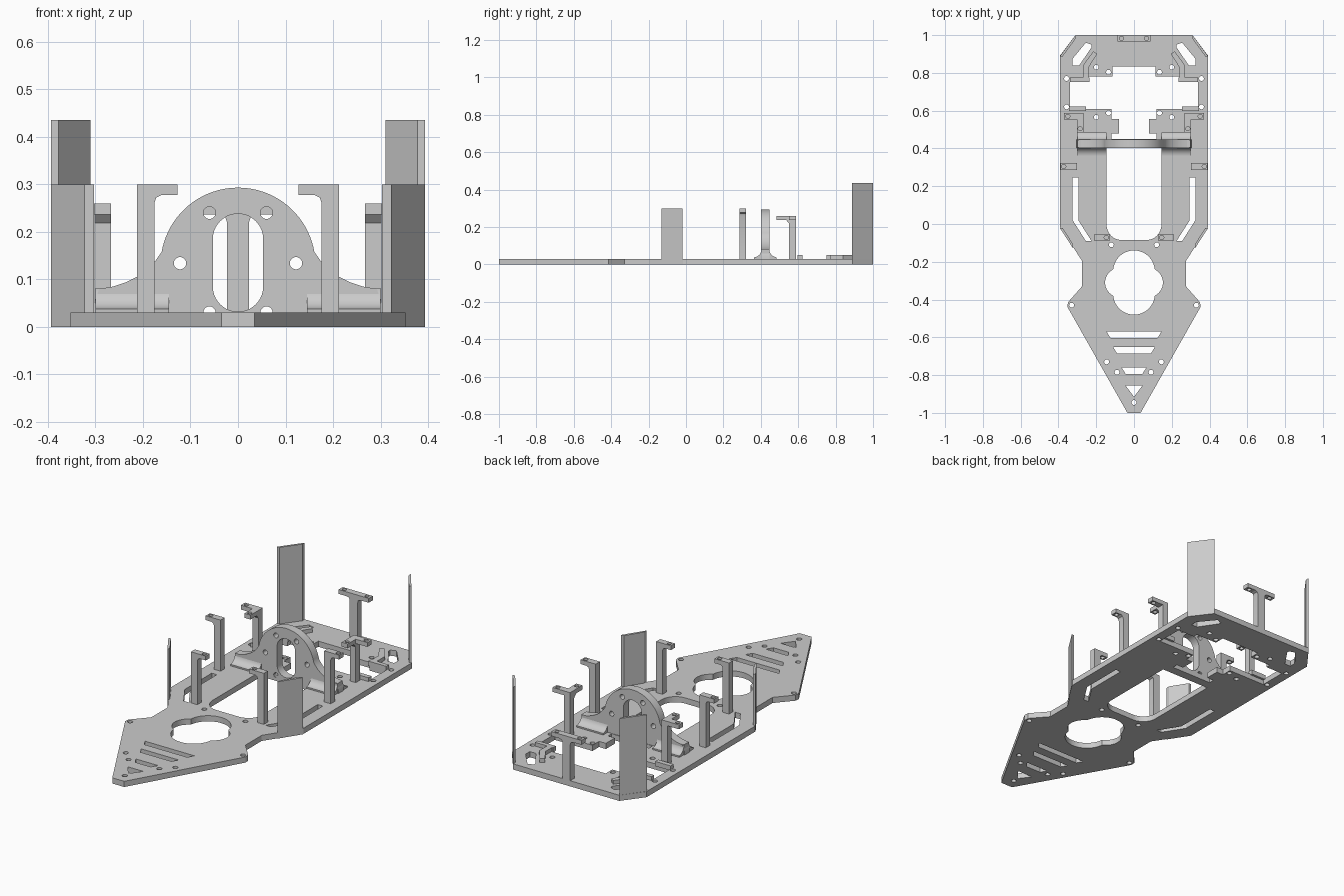
import bpy, bmesh, math

cube = bpy.data.objects.get("Cube")
if cube:
    bpy.data.objects.remove(cube, do_unlink=True)

grey = bpy.data.materials.new("plain_grey")
grey.use_nodes = True
grey.diffuse_color = (0.6, 0.6, 0.6, 1)
grey.node_tree.nodes["Principled BSDF"].inputs["Base Color"].default_value = (0.6, 0.6, 0.6, 1)

T = 0.03  # plate thickness


def prism(name, loops, lo, hi, axis="z"):
    """Fill closed 2D loops (inner loops become holes) and extrude from lo to hi."""
    curve = bpy.data.curves.new(name, "CURVE")
    curve.dimensions = "2D"
    curve.fill_mode = "BOTH"
    curve.extrude = (hi - lo) / 2
    for loop in loops:
        s = curve.splines.new("POLY")
        s.points.add(len(loop) - 1)
        for p, (u, v) in zip(s.points, loop):
            p.co = (u, v, 0, 1)
        s.use_cyclic_u = True
    tmp = bpy.data.objects.new(name + "_curve", curve)
    bpy.context.scene.collection.objects.link(tmp)
    dg = bpy.context.evaluated_depsgraph_get()
    mesh = bpy.data.meshes.new_from_object(tmp.evaluated_get(dg))
    bpy.data.objects.remove(tmp, do_unlink=True)
    bm = bmesh.new()
    bm.from_mesh(mesh)
    bmesh.ops.remove_doubles(bm, verts=bm.verts, dist=1e-5)
    mid = (lo + hi) / 2
    for v in bm.verts:
        x, y, z = v.co
        z += mid
        v.co = {"z": (x, y, z), "y": (x, z, y), "x": (z, x, y)}[axis]
    bmesh.ops.recalc_face_normals(bm, faces=bm.faces)
    bm.to_mesh(mesh)
    bm.free()
    mesh.name = name
    mesh.materials.clear()
    mesh.materials.append(grey)
    ob = bpy.data.objects.new(name, mesh)
    bpy.context.scene.collection.objects.link(ob)
    bpy.ops.object.select_all(action="DESELECT")
    ob.select_set(True)
    bpy.context.view_layer.objects.active = ob
    bpy.ops.object.shade_smooth_by_angle(angle=math.radians(30))
    return ob


def arc(cx, cy, r, a0, a1, n=12):
    angles = [math.radians(a0 + (a1 - a0) * i / n) for i in range(n + 1)]
    return [(cx + r * math.cos(a), cy + r * math.sin(a)) for a in angles]


def hole(x, y, r=0.013):
    return arc(x, y, r, 0, 360, 20)[:-1]


def rect(x0, x1, y0, y1):
    return [(x0, y0), (x1, y0), (x1, y1), (x0, y1)]


def flip(loop, s=-1):
    return [(s * x, y) for x, y in loop]


def symmetric(half):
    """Close a right-hand half outline with its mirror image."""
    return half + flip(half[::-1])


# Base plate outline and main openings
outline = symmetric([(.035, -1), (.352, -.44), (.35, -.415), (.275, -.33), (.275, -.195),
                     (.393, -.015), (.393, .89), (.31, 1)])
front_bay = symmetric(arc(.065, -.005, .08, -90, 0) + [(.145, .405)])
rear_bay = symmetric([(.12, .45), (.12, .48), (.08, .48), (.08, .555), (.12, .555), (.12, .61),
                      (.34, .61), (.34, .755), (.24, .755), (.24, .78), (.115, .78), (.115, .835)])


def lobed_opening():
    """Outer boundary of four overlapping circles, sampled around the centre."""
    cx, cy, circles = 0, -.31, [(0, -.25, .11), (0, -.37, .11), (.075, -.31, .078), (-.075, -.31, .078)]
    pts = []
    for i in range(96):
        a = math.tau * i / 96
        dx, dy = math.cos(a), math.sin(a)
        best = 0
        for x, y, r in circles:
            b = (x - cx) * dx + (y - cy) * dy
            d = b * b - ((x - cx) ** 2 + (y - cy) ** 2 - r * r)
            if d > 0:
                best = max(best, b + math.sqrt(d))
        pts.append((cx + best * dx, cy + best * dy))
    return pts


loops = [outline, front_bay, rear_bay, lobed_opening(), hole(0, -.945)]

# Tapered nose vents
for top, y, bottom, h in [(.145, -.57, .125, .033), (.11, -.652, .09, .033), (.065, -.76, .045, .033)]:
    loops.append(symmetric([(bottom, y - h), (top, y)]))
loops.append([(-.045, -.855), (.045, -.855), (0, -.915)])

# Paired slots and screw holes
side_slot = [(.325, .245), (.325, .02), (.255, -.09), (.225, -.09), (.295, .02), (.295, .245)]
corner_slot = [(.325, .84), (.325, .875), (.255, .96), (.225, .95), (.225, .935), (.29, .84)]
screws = [(.145, -.73), (.09, -.785), (.33, -.43), (.12, -.11), (.357, .77), (.357, .62),
          (.2, .83), (.135, .803), (.2, .565), (.135, .588)]
for s in (1, -1):
    loops += [flip(side_slot, s), flip(corner_slot, s)]
    loops += [hole(s * x, y) for x, y in screws]
prism("base_plate", loops, 0, T)

# Arch with a central slot and screw holes
arch_half = [(.305, 0), (.305, .045), (.298, .065), (.292, .08), (.262, .085), (.235, .094),
             (.208, .108), (.188, .123), (.173, .14)]
arch_half += arc(0, .13, .163, 10, 90, 20)[:-1]
arch_outline = arch_half + [(0, .293)] + flip(arch_half[::-1])
arch_slot = arc(0, .185, .053, 0, 180, 20) + arc(0, .085, .053, 180, 360, 20)
arch_holes = [hole(s * x, z) for s in (1, -1) for x, z in [(.06, .24), (.122, .134), (.06, .03)]]
prism("arch", [arch_outline, arch_slot] + arch_holes, .402, .447, "y")

# Curved fillets at the foot of the arch
foot = [(.365, .02)] + arc(.36, .082, .044, -85, 0) + [(.445, .082)]
foot += arc(.489, .082, .044, 180, 265) + [(.484, .02)]

for s, side in ((1, "left"), (-1, "right")):
    def span(a, b):
        return sorted((s * a, s * b))

    def box(name, x0, x1, y0, y1, z0, z1):
        return prism(side + "_" + name, [rect(*span(x0, x1), y0, y1)], z0, z1)

    prism(side + "_arch_foot", [foot], *span(.145, .3), "x")

    # Slanted corner panels
    prism(side + "_front_panel",
          [flip([(.393, -.02), (.322, -.13), (.322, -.108), (.378, -.02)], s)], 0, .3)
    prism(side + "_rear_panel",
          [flip([(.393, .887), (.31, 1), (.31, .98), (.378, .887)], s)], 0, .435)

    # Front posts with inward arms
    post = [(.213, T), (.213, .278), (.16, .278), (.172, .272), (.176, .26), (.176, T)]
    prism(side + "_front_post", [flip(post, s)], -.088, -.055, "y")
    prism(side + "_front_post_arm",
          [rect(*span(.127, .213), -.088, -.055), hole(s * .147, -.0715, .011)], .277, .3)

    # Middle posts with outward arms
    post = [(.303, T), (.303, .278), (.357, .278), (.346, .272), (.341, .26), (.341, T)]
    prism(side + "_middle_post", [flip(post, s)], .287, .322, "y")
    prism(side + "_middle_post_arm",
          [rect(*span(.303, .39), .287, .322), hole(s * .372, .305, .011)], .277, .3)

    # Rear posts with two-armed caps
    box("rear_post", .267, .302, .552, .587, T, .24)
    cap = [(.267, .485), (.302, .485), (.302, .552), (.37, .552), (.37, .587), (.267, .587)]
    prism(side + "_rear_post_cap",
          [flip(cap, s), hole(s * .285, .505, .011), hole(s * .35, .57, .011)], .237, .26)
    gusset = [(.535, .238), (.553, .238), (.553, .218)]
    prism(side + "_rear_post_gusset", [gusset], *span(.267, .302), "x")

    # Low locating ribs
    box("front_rib", .255, .345, .597, .622, T - .005, .05)
    box("rear_rib", .235, .34, .752, .775, T - .005, .05)
    rib = [(.24, .775), (.27, .775), (.27, .84), (.215, .915), (.195, .9), (.24, .83)]
    prism(side + "_rear_rib_arm", [flip(rib, s)], T - .005, .05)

# Tail post with a crossbar
tail = [(.023, T), (.023, .22), (.027, .232), (.04, .238)]
prism("tail_post", [symmetric(tail)], .966, 1, "y")
prism("tail_crossbar", [rect(-.088, .088, .966, 1), hole(.066, .983, .011), hole(-.066, .983, .011)],
      .237, .26)
